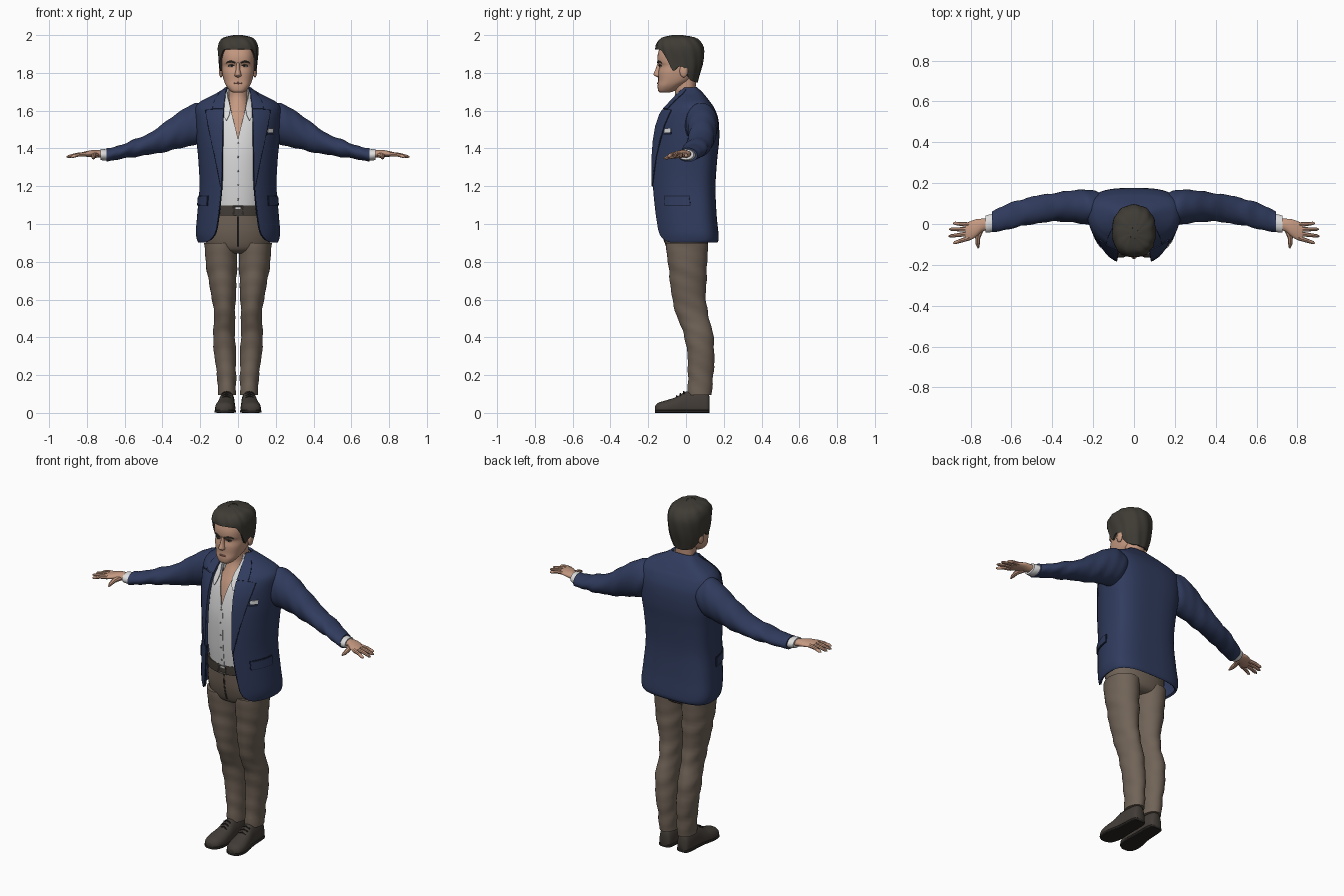
import bpy, bmesh
from math import sin, cos, acos, pi, radians, copysign
from mathutils import Vector

cube = bpy.data.objects.get("Cube")
if cube:
    bpy.data.objects.remove(cube)


def material(name, r, g, b):
    m = bpy.data.materials.new(name)
    m.use_nodes = True
    m.diffuse_color = (r, g, b, 1)
    m.node_tree.nodes["Principled BSDF"].inputs["Base Color"].default_value = (r, g, b, 1)
    return m


skin = material("skin", .56, .32, .22)
lip = material("lip", .36, .17, .13)
dark_hair = material("dark hair", .05, .045, .036)
navy = material("navy cloth", .03, .045, .112)
seam = material("seam navy", .012, .018, .045)
white = material("white cotton", .72, .72, .72)
brown = material("brown trousers", .165, .127, .097)
leather = material("dark leather", .055, .046, .038)
sole_black = material("sole black", .02, .018, .016)
metal = material("buckle metal", .2, .19, .17)
parts = []


def finish(name, bm, mat, thick=0, mirror=False):
    bmesh.ops.recalc_face_normals(bm, faces=bm.faces)
    me = bpy.data.meshes.new(name)
    bm.to_mesh(me)
    bm.free()
    me.materials.append(mat)
    ob = bpy.data.objects.new(name, me)
    bpy.context.scene.collection.objects.link(ob)
    if thick:
        mod = ob.modifiers.new("Thickness", 'SOLIDIFY')
        mod.thickness, mod.offset = thick, 0
    if mirror:
        ob.modifiers.new("Mirror", 'MIRROR').use_mirror_merge = False
    parts.append(ob)


def skinned(name, rings, mat, cap=True, thick=0, mirror=False):
    bm = bmesh.new()
    vs = [[bm.verts.new(p) for p in r] for r in rings]
    for a, b in zip(vs, vs[1:]):
        for i in range(len(a) - 1):
            bm.faces.new((a[i], a[i + 1], b[i + 1], b[i]))
    bmesh.ops.remove_doubles(bm, verts=bm.verts, dist=1e-4)
    if cap:
        bmesh.ops.holes_fill(bm, edges=[e for e in bm.edges if e.is_boundary], sides=0)
    finish(name, bm, mat, thick, mirror)


def smooth(rows, k=5):
    # Catmull-Rom through every column of the table
    rows = [tuple(r) + (0,) * (6 - len(r)) for r in rows]
    ext, out = [rows[0]] + rows + [rows[-1]], []
    for a, b, c, d in zip(ext, ext[1:], ext[2:], ext[3:]):
        for j in range(k):
            t = j / k
            out.append([(2*q + (r-p)*t + (2*p-5*q+4*r-s)*t*t + (3*q-p-3*r+s)*t**3) / 2
                        for p, q, r, s in zip(a, b, c, d)])
    return out + [list(rows[-1])]


def at(dense, z):
    for a, b in zip(dense, dense[1:]):
        if a[0] <= z <= b[0]:
            t = (z - a[0]) / max(b[0] - a[0], 1e-6)
            return [p + (q - p) * t for p, q in zip(a, b)]
    return dense[0] if z < dense[0][0] else dense[-1]


def point(row, th, pf=1, pb=.65, mid=.65, off=0):
    # one point of a cross-section: height, half width, front, back, opening, centre
    z, w, f, b, _, cx = row
    y0 = f + (b - f) * mid
    c, s = cos(th), sin(th)
    p, depth = (pf, y0 - f) if s < 0 else (pb, b - y0)
    return Vector((cx + (w + off) * copysign(abs(c) ** p, c),
                   y0 + (depth + off) * copysign(abs(s) ** p, s), z))


def loft(name, rows, mat, pf=1, pb=1, mid=.5, axes=None, n=36, ripple=0, **kw):
    rings = []
    for row in smooth(rows):
        a = acos(min(1, max(0, row[4] / row[1])) ** (1 / pf))
        ring = []
        for i in range(n + 1):
            th = -a + (pi + 2 * a) * i / n
            wave = ripple * sin(row[0] * 60 + 3 * sin(th)) * cos(row[0] * 17)
            p = point(row, th, pf, pb, mid, wave)
            ring.append(axes(p) if axes else p)
        rings.append(ring)
    skinned(name, rings, mat, **kw)


def front(dense, z, x, off=0, pf=1, mid=.65):
    row = at(dense, z)
    th = -acos(min(1, abs(x) / row[1]) ** (1 / pf))
    p = point(row, th, pf, mid=mid, off=off)
    return Vector((copysign(p.x, x), p.y, z))


def strip(name, dense, rows, mat, off, thick=.004, **kw):
    # cloth panel between two x positions per height, laid on a body surface
    rings = [[front(dense, z, a + (b - a) * i / 6, off) for i in range(7)] for z, a, b in rows]
    skinned(name, rings, mat, cap=False, thick=thick, **kw)


def tube(name, pts, radii, mat, n=8, mirror=True):
    pts, rings = [Vector(p) for p in pts], []
    for i, p in enumerate(pts):
        q = (pts[min(i + 1, len(pts) - 1)] - pts[max(i - 1, 0)]).to_track_quat('Z', 'Y')
        r = radii[min(i, len(radii) - 1)]
        rings.append([p + q @ Vector((r * cos(2*pi*j/n), r * sin(2*pi*j/n), 0)) for j in range(n + 1)])
    skinned(name, rings, mat, mirror=mirror)


def blob(name, loc, size, mat, mirror=True):
    bm = bmesh.new()
    bmesh.ops.create_uvsphere(bm, u_segments=16, v_segments=10, radius=1)
    bmesh.ops.scale(bm, vec=size, verts=bm.verts)
    bmesh.ops.translate(bm, vec=loc, verts=bm.verts)
    finish(name, bm, mat, mirror=mirror)


# Jacket body, open at the front
jacket = [(.905, .205, -.165, .16, .165), (.92, .212, -.168, .167, .14), (.96, .217, -.172, .165, .115),
          (1.05, .21, -.18, .156, .1), (1.2, .198, -.19, .15, .085), (1.35, .205, -.188, .16, .082),
          (1.45, .215, -.178, .17, .08), (1.55, .222, -.155, .166, .078), (1.61, .222, -.12, .145, .075),
          (1.64, .2, -.09, .125, .072), (1.66, .165, -.075, .11, .068), (1.685, .115, -.055, .09, .064),
          (1.71, .075, -.04, .065, .058), (1.72, .066, -.03, .055, .055)]
coat = smooth(jacket)
loft("jacket_body", jacket, navy, pb=.65, mid=.65, n=64, cap=False, thick=.012)
strip("lapel", coat, [(z, at(coat, z)[4] - .003, x) for z, x in
      [(1.2, .086), (1.28, .1), (1.36, .116), (1.44, .133), (1.52, .149), (1.58, .16), (1.605, .162)]],
      navy, .011, mirror=True)
strip("jacket_collar", coat, [(z, at(coat, z)[4] - .003, x) for z, x in
      [(1.61, .128), (1.63, .125), (1.65, .117), (1.67, .105), (1.69, .09), (1.71, .07)]],
      navy, .011, mirror=True)
tube("lapel_edge", [front(coat, z, x, .012) for z, x in
     [(1.2, .087), (1.36, .117), (1.52, .15), (1.6, .163), (1.609, .128), (1.65, .118), (1.69, .09)]],
     [.0025], seam)
tube("front_edge", [front(coat, z, at(coat, z)[4], .004) for z in
     [.907, .92, .94, .97, 1.05, 1.13, 1.2]], [.003], seam)

# Pockets
for label, z0, z1, a0, a1, mat, mir in [("hip_pocket_flap", 1.1, 1.145, -40, -4, navy, True),
                                        ("hip_pocket_shadow", 1.095, 1.15, -41, -3, seam, True),
                                        ("breast_pocket", 1.47, 1.488, -47, -34, seam, False),
                                        ("pocket_square", 1.485, 1.505, -46, -35, white, False)]:
    off = .007 if mat == seam else .01
    skinned(label, [[point(at(coat, z), radians(a0 + (a1 - a0) * i / 6), mid=.65, off=off)
                     for i in range(7)] for z in (z0, z1)], mat, cap=False, thick=.004, mirror=mir)

# Sleeves and shirt cuffs: rows run along x
sideways = lambda p: Vector((p.z, p.x, p.y))
loft("sleeve", [(.16, .075, 1.46, 1.62, 0, .07), (.2, .085, 1.43, 1.642, 0, .078),
                (.25, .086, 1.415, 1.628, 0, .084), (.33, .074, 1.395, 1.582, 0, .086),
                (.45, .068, 1.37, 1.492, 0, .075), (.57, .065, 1.352, 1.438, 0, .05),
                (.65, .058, 1.338, 1.41, 0, .025), (.695, .052, 1.332, 1.4, 0, .01)],
     navy, axes=sideways, ripple=.004, mirror=True)
loft("shirt_cuff", [(.67, .043, 1.336, 1.394, 0, .012), (.71, .044, 1.336, 1.396, 0, .002),
                    (.728, .041, 1.34, 1.396, 0, -.001)], white, axes=sideways, mirror=True)

# Hands
loft("palm", [(.7, .028, 1.348, 1.386, 0, 0), (.74, .031, 1.352, 1.391, 0, -.005),
              (.77, .042, 1.355, 1.391, 0, -.018), (.8, .046, 1.356, 1.386, 0, -.032),
              (.825, .04, 1.357, 1.38, 0, -.038)], skin, axes=sideways, mirror=True)
for label, y, tx, ty in [("little", -.004, .885, .004), ("ring", -.026, .905, -.026),
                         ("middle", -.047, .908, -.06), ("index", -.068, .885, -.094)]:
    a, b = Vector((.805, y, 1.37)), Vector((tx, ty, 1.355))
    tube(label + "_finger", [a, a.lerp(b, .5) + Vector((0, 0, .004)), a.lerp(b, .9), b],
         [.012, .01, .008, .003], skin)
tube("thumb", [(.75, -.025, 1.366), (.765, -.065, 1.36), (.765, -.1, 1.352), (.762, -.118, 1.347)],
     [.016, .013, .01, .004], skin)

# Shirt with open neck
shirt = [(1.06, .16, -.138, .12), (1.2, .175, -.153, .125), (1.35, .185, -.16, .14),
         (1.45, .19, -.152, .145, .001), (1.55, .185, -.13, .14, .024), (1.61, .15, -.1, .115, .038),
         (1.64, .115, -.085, .095, .044), (1.68, .072, -.065, .068, .05), (1.715, .06, -.05, .05, .048)]
tunic = smooth(shirt)
loft("shirt", shirt, white, mid=.65, n=56, cap=False, thick=.005)
strip("shirt_collar", tunic, [(1.55, .055, .06), (1.575, .043, .072), (1.61, .036, .08), (1.64, .04, .078),
      (1.67, .046, .068), (1.7, .047, .061)], white, .014, mirror=True)
strip("placket", tunic, [(1.08 + .05 * i, -.013, .013) for i in range(8)], white, .004, .003)
for i in range(5):
    blob("shirt_button", front(tunic, 1.13 + .075 * i, .001, .007), (.005, .003, .005), metal, False)

# Neck and open chest
loft("neck", [(1.4, .12, -.14, .06), (1.45, .12, -.138, .06), (1.55, .1, -.112, .06), (1.61, .07, -.085, .055),
              (1.66, .056, -.062, .05), (1.7, .055, -.058, .05), (1.78, .057, -.07, .055)], skin, mid=.6)

# Head and face
head = [(1.695, .025, -.136, -.09), (1.705, .042, -.147, -.06), (1.73, .062, -.15, -.02), (1.76, .075, -.147, .03),
        (1.8, .084, -.147, .055), (1.835, .086, -.141, .07), (1.86, .088, -.151, .077), (1.9, .09, -.149, .08),
        (1.95, .08, -.13, .068), (1.985, .04, -.09, .02)]
face = smooth(head)
loft("head", head, skin, pf=.8, pb=.9, n=48)
on_face = lambda z, x, off: front(face, z, x, off, .8, .5)
loft("nose", [(1.776, .006, -.15, -.12), (1.783, .017, -.163, -.12), (1.793, .017, -.172, -.12),
              (1.82, .011, -.161, -.12), (1.855, .009, -.15, -.12)], skin, n=20)
blob("ear", (.09, -.012, 1.81), (.011, .022, .034), skin)
blob("eye", on_face(1.836, .035, -.002), (.014, .005, .006), white)
blob("iris", on_face(1.836, .034, .002), (.006, .003, .006), sole_black)
tube("upper_lid", [on_face(z, x, .002) for z, x in [(1.838, .02), (1.843, .035), (1.837, .051)]], [.003], dark_hair)
tube("eyebrow", [on_face(z, x, .001) for z, x in [(1.854, .015), (1.861, .036), (1.859, .052), (1.852, .062)]],
     [.004, .005, .004, .002], dark_hair)
tube("lips", [on_face(1.745, x, -.001) for x in (-.026, -.013, .001, .013, .026)],
     [.002, .005, .006, .005, .002], lip, mirror=False)

# Hair with a swept top and a shaped hairline
hair = smooth([(1.74, .062, -.1, .055), (1.8, .09, -.13, .07), (1.85, .096, -.145, .084), (1.92, .102, -.156, .09),
               (1.955, .096, -.15, .078), (1.982, .075, -.125, .05), (1.995, .02, -.07, -.02)])
line = smooth([(-1, 1.75), (-.5, 1.765), (-.05, 1.835), (.28, 1.81), (.5, 1.875), (.75, 1.92), (1, 1.925)])
columns = []
for i in range(97):
    th = 2 * pi * i / 96
    low = at(line, -sin(th))[1]
    columns.append([point(at(hair, low + (1.995 - low) * (1 - (1 - t / 14) ** 2)), th, .8, .9, .5,
                          .002 * sin(11 * th + t * .5)) for t in range(15)])
skinned("hair", list(zip(*columns)), dark_hair, cap=False, thick=.01)
blob("hair_crown", (0, -.045, 1.978), (.068, .075, .022), dark_hair, False)

# Trousers
hips = [(.845, .08, -.06, .08), (.87, .155, -.098, .108), (.95, .176, -.124, .122), (1.05, .164, -.134, .128),
        (1.085, .16, -.134, .125)]
loft("trouser_hips", hips, brown, pb=.85)
loft("trouser_leg", [(.095, .047, .008, .135, 0, .058), (.2, .05, .01, .145, 0, .061), (.3, .057, .008, .15, 0, .068),
                     (.42, .058, -.012, .143, 0, .074), (.5, .055, -.045, .122, 0, .071),
                     (.6, .062, -.072, .105, 0, .075), (.7, .074, -.085, .108, 0, .082),
                     (.8, .083, -.096, .112, 0, .088), (.9, .088, -.108, .116, 0, .091)],
     brown, ripple=.003, mirror=True)
tube("fly_seam", [front(smooth(hips), z, .003, .001, mid=.5) for z in (.88, .92, .97, 1.04)], [.002], leather)

# Belt
loft("belt", [(1.045, .167, -.14, .132), (1.07, .167, -.141, .132), (1.098, .164, -.141, .13)],
     leather, pb=.85, cap=False, thick=.008)
tube("buckle", [(-.024, -.147, 1.05), (.024, -.147, 1.05), (.024, -.147, 1.094), (-.024, -.147, 1.094),
                (-.024, -.147, 1.05)], [.004], metal, mirror=False)

# Shoes: rows run along y
lengthways = lambda p: Vector((p.x, p.z, p.y))
last = [(-.164, .018, .012, .036, 0, .072), (-.145, .043, .01, .054, 0, .071), (-.1, .053, .008, .068, 0, .068),
        (-.05, .049, .008, .085, 0, .064), (0, .043, .008, .113, 0, .06), (.07, .041, .008, .12, 0, .058),
        (.113, .035, .008, .105, 0, .058), (.125, .02, .01, .085, 0, .058)]
loft("shoe", last, leather, pf=.5, pb=.9, mid=.25, axes=lengthways, mirror=True)
loft("shoe_sole", [(y, w + .003, 0, .016, 0, c) for y, w, _, _, _, c in last], sole_black,
     pf=.4, pb=.4, axes=lengthways, mirror=True)
for i in range(3):
    y, z = -.012 - .018 * i, .112 - .011 * i
    tube("shoelace", [(.04, y, z - .012), (.062, y, z), (.084, y, z - .012)], [.004], sole_black)

# Bake modifiers, then smooth while keeping hard edges
bpy.ops.object.select_all(action='DESELECT')
for ob in parts:
    ob.select_set(True)
bpy.context.view_layer.objects.active = parts[0]
bpy.ops.object.convert(target='MESH')
bpy.ops.object.shade_smooth_by_angle(angle=radians(40))
